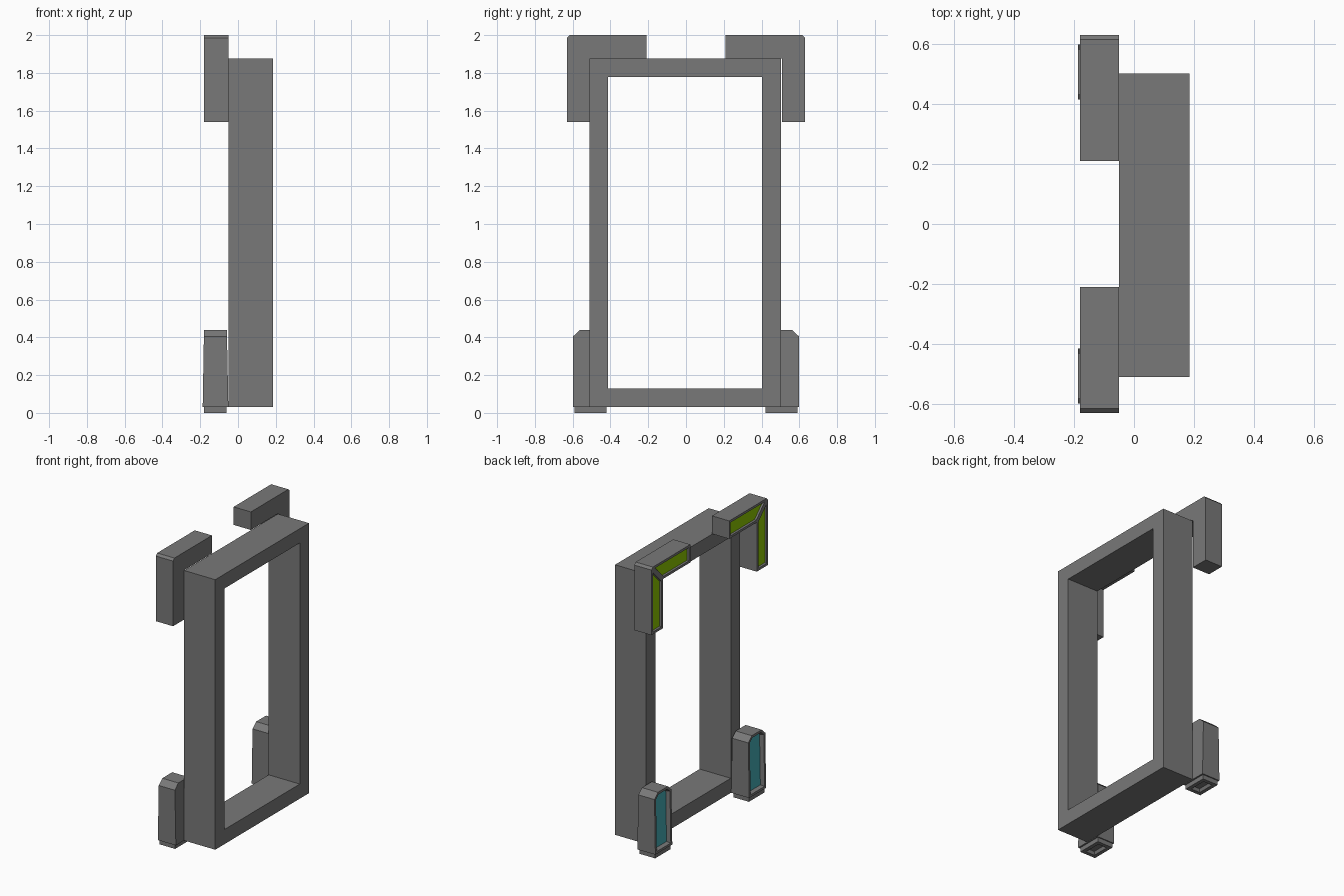
import bpy, bmesh

if "Cube" in bpy.data.objects:
    bpy.data.objects.remove(bpy.data.objects["Cube"])


def material(name, rgb):
    m = bpy.data.materials.new(name)
    m.diffuse_color = (*rgb, 1)
    m.use_nodes = True
    m.node_tree.nodes["Principled BSDF"].inputs["Base Color"].default_value = m.diffuse_color
    return m


GREY = material("grey", (0.19, 0.19, 0.19))
GREEN = material("green", (0.26, 0.56, 0.0))
TEAL = material("teal", (0.06, 0.41, 0.46))


def solid(name, pts, faces, x0, x1, mats, side=1, bend=None, panel=None):
    """Extrude flat (y, z) faces from x0 to x1, then recess the panel faces.
    panel = (direction, border, wall slope, depth, material index)"""
    bm = bmesh.new()
    rows = [[bm.verts.new((x, side * y, z)) for y, z in pts] for x in (x0, x1)]
    edges = [(f[i], f[(i + 1) % len(f)]) for f in faces for i in range(len(f))]
    for row in rows:
        for f in faces:
            bm.faces.new([row[i] for i in f])
    for a, b in edges:
        if (b, a) not in edges:                      # outer edges get walls
            bm.faces.new([rows[0][a], rows[0][b], rows[1][b], rows[1][a]])
    if bend:
        for v in bm.verts:
            v.co = bend(v.co)
    bmesh.ops.recalc_face_normals(bm, faces=bm.faces[:])
    bm.normal_update()
    if panel:
        axis, border, slope, depth, index = panel
        picked = [f for f in bm.faces if f.normal[axis] < -0.9]
        bmesh.ops.inset_individual(bm, faces=picked, thickness=border,
                                   use_even_offset=True)
        bmesh.ops.inset_individual(bm, faces=picked, thickness=slope,
                                   depth=-depth, use_even_offset=True)
        for f in picked:
            f.material_index = index
    me = bpy.data.meshes.new(name)
    bm.to_mesh(me)
    bm.free()
    for m in mats:
        me.materials.append(m)
    ob = bpy.data.objects.new(name, me)
    bpy.context.collection.objects.link(ob)
    return ob


# Main rectangular frame
solid("door_frame",
      [(-0.51, 0.03), (0.502, 0.03), (0.502, 1.875), (-0.51, 1.875),
       (-0.412, 0.13), (0.403, 0.13), (0.403, 1.777), (-0.412, 1.777)],
      [(0, 1, 5, 4), (1, 2, 6, 5), (2, 3, 7, 6), (3, 0, 4, 7)],
      -0.05, 0.185, [GREY])


def taper(co):
    # feet lean in slightly towards the top
    t = (co.z - 0.03) / 0.41
    co.x += 0.007 * t if co.x < -0.12 else -0.008 * t
    return co


for side, word in ((1, "left"), (-1, "right")):
    # Mitred corner bracket with two recessed green panels
    solid("corner_bracket_" + word,
          [(0.21, 1.877), (0.21, 2.0), (0.615, 2.0), (0.6225, 1.9925),
           (0.507, 1.877), (0.63, 1.985), (0.63, 1.54), (0.507, 1.54)],
          [(0, 4, 3, 2, 1), (4, 7, 6, 5, 3)],
          -0.18, -0.05, [GREY, GREEN], side,
          panel=(0, 0.016, 0.005, 0.01, 1))

    # Foot block with chamfered top and recessed teal panel
    solid("foot_" + word,
          [(0.415, 0.03), (0.598, 0.03), (0.598, 0.405), (0.56, 0.44),
           (0.453, 0.44), (0.415, 0.405)],
          [(0, 1, 2, 3, 4, 5)],
          -0.187, -0.051, [GREY, TEAL], side, taper,
          panel=(0, 0.016, 0.006, 0.028, 1))

    # Hollow pad under the foot
    solid("foot_pad_" + word,
          [(0.422, 0.0), (0.59, 0.0), (0.59, 0.03), (0.422, 0.03)],
          [(0, 1, 2, 3)],
          -0.18, -0.062, [GREY], side,
          panel=(2, 0.025, 0.008, 0.02, 0))
